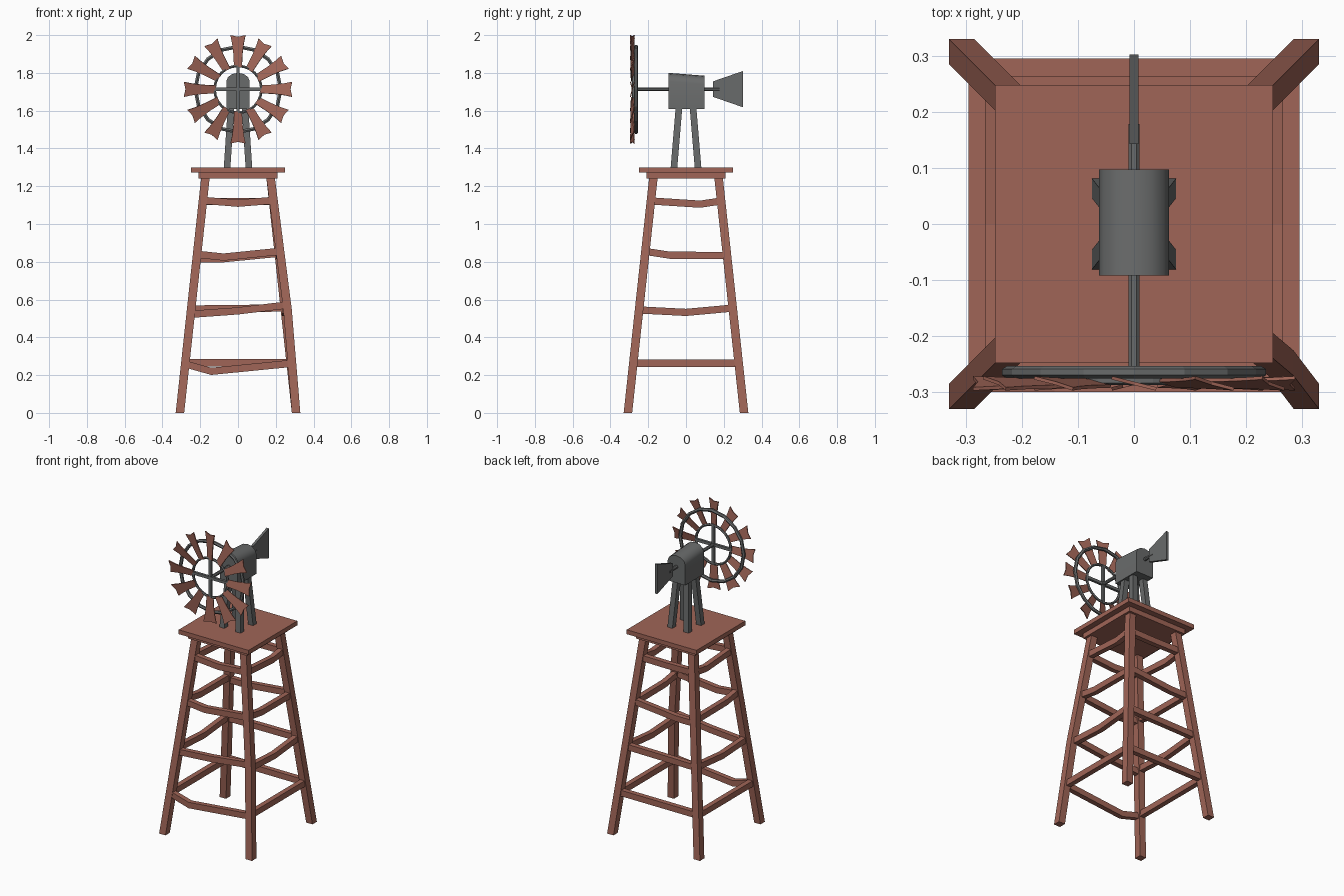
import bpy, bmesh, math
from mathutils import Vector, Matrix

if "Cube" in bpy.data.objects:
    bpy.data.objects.remove(bpy.data.objects["Cube"])


def material(name, rgb):
    m = bpy.data.materials.new(name)
    m.diffuse_color = (*rgb, 1)
    m.use_nodes = True
    m.node_tree.nodes["Principled BSDF"].inputs["Base Color"].default_value = m.diffuse_color
    return m


WOOD = material("red brown wood", (0.35, 0.13, 0.095))
METAL = material("dark grey metal", (0.14, 0.145, 0.145))


def finish(name, bm, mat):
    bmesh.ops.recalc_face_normals(bm, faces=bm.faces)
    me = bpy.data.meshes.new(name)
    bm.to_mesh(me)
    bm.free()
    me.materials.append(mat)
    ob = bpy.data.objects.new(name, me)
    bpy.context.collection.objects.link(ob)
    return ob


def loft(name, rings, mat):
    """Skin closed rings of points and cap both ends."""
    bm = bmesh.new()
    vs = [[bm.verts.new(p) for p in r] for r in rings]
    n = len(vs[0])
    for a, b in zip(vs, vs[1:]):
        for i in range(n):
            j = (i + 1) % n
            bm.faces.new((a[i], a[j], b[j], b[i]))
    bm.faces.new(vs[0])
    bm.faces.new(vs[-1])
    return finish(name, bm, mat)


def post(name, path, u, v, hu, hv, mat):
    """Rectangular beam along a path, section axes u and v."""
    u, v = Vector(u), Vector(v)
    rings = [[Vector(p) + u * hu * a + v * hv * b
              for a, b in ((-1, -1), (1, -1), (1, 1), (-1, 1))] for p in path]
    return loft(name, rings, mat)


def box(name, lo, hi, mat):
    cx, cy = (lo[0] + hi[0]) / 2, (lo[1] + hi[1]) / 2
    return post(name, [(cx, cy, lo[2]), (cx, cy, hi[2])], X, Y,
                (hi[0] - lo[0]) / 2, (hi[1] - lo[1]) / 2, mat)


X, Y, Z = (1, 0, 0), (0, 1, 0), (0, 0, 1)

# Tower legs, the front right one slightly bent
for sx in (-1, 1):
    for sy in (-1, 1):
        path = [(sx * 0.3075, sy * 0.3075, 0), (sx * 0.172, sy * 0.172, 1.25)]
        if sx > 0 and sy < 0:
            path.insert(1, (0.262, -0.248, 0.55))
        post("tower_leg", path, X, Y, 0.0225, 0.0225, WOOD)


# Crooked braces: (end height, bend position as fraction, bend height, other end height)
def reach(z):
    return 0.3075 - 0.1084 * z


front = [(0.26, -0.5, 0.22, 0.262), (0.522, 0.0, 0.54, 0.57),
         (0.84, -0.35, 0.825, 0.855), (1.125, 0.0, 1.11, 1.125)]
back = [(0.265, 0.0, 0.265, 0.265), (0.55, 0.0, 0.553, 0.555),
        (0.815, -0.4, 0.815, 0.845), (1.12, 0.0, 1.118, 1.12)]
side = [(0.263, 0.0, 0.263, 0.263), (0.545, 0.0, 0.532, 0.555),
        (0.855, -0.4, 0.835, 0.833), (1.122, 0.4, 1.105, 1.122)]
for face, rows, sgn in (("front", front, -1), ("back", back, 1),
                        ("right", side, 1), ("left", side, -1)):
    for z0, f, zm, z1 in rows:
        r = reach(zm)
        pts = [(-r, z0), (f * r, zm), (r, z1)]
        if face in ("front", "back"):
            post(face + "_brace", [(t, sgn * r, z) for t, z in pts],
                 Y, Z, 0.016, 0.019, WOOD)
        else:
            post(face + "_brace", [(sgn * r, t, z) for t, z in pts],
                 X, Z, 0.016, 0.019, WOOD)

# Platform with a smaller plate beneath
box("platform_support", (-0.21, -0.21, 1.24), (0.21, 0.21, 1.272), WOOD)
box("platform", (-0.248, -0.248, 1.272), (0.248, 0.248, 1.30), WOOD)

# Head stand legs
for sx in (-1, 1):
    for sy in (-1, 1):
        post("head_leg", [(sx * 0.058, sy * 0.064, 1.295), (sx * 0.036, sy * 0.036, 1.63)],
             X, Y, 0.0175, 0.0175, METAL)

# Gear housing with arched roof, sloping a little to the back
arch = [(0.062 * math.cos(math.radians(a)), 0.045 * math.sin(math.radians(a)))
        for a in (0, 30, 60, 90, 120, 150, 180)]
rings = []
for y, top in ((-0.092, 1.755), (0.097, 1.74)):
    rings.append([(-0.062, y, 1.61), (0.062, y, 1.61)] + [(x, y, top + z) for x, z in arch])
housing = loft("gear_housing", rings, METAL)
bpy.context.view_layer.objects.active = housing
housing.select_set(True)
bpy.ops.object.shade_smooth_by_angle(angle=math.radians(40))
housing.select_set(False)

# Shaft
HZ = 1.713


def disc(y, r, n=8):
    return [(r * math.cos(math.tau * (i + .5) / n), y, HZ + r * math.sin(math.tau * (i + .5) / n))
            for i in range(n)]


loft("shaft", [disc(-0.288, 0.011), disc(0.178, 0.011)], METAL)

# Tail vane
loft("tail_vane", [[(x, 0.143, HZ - 0.04), (x, 0.302, HZ - 0.095),
                    (x, 0.302, HZ + 0.097), (x, 0.143, HZ + 0.042)]
                   for x in (-0.008, 0.008)], METAL)


# Wheel rims
def rim(name, y, radius, tube, n, sides):
    bm = bmesh.new()
    vs = []
    for i in range(n):
        a = math.tau * i / n
        ring = []
        for k in range(sides):
            b = math.tau * (k + .5) / sides
            r = radius + tube * math.cos(b)
            ring.append(bm.verts.new((r * math.cos(a), y + tube * math.sin(b),
                                      HZ + r * math.sin(a))))
        vs.append(ring)
    for i in range(n):
        p, q = vs[i], vs[(i + 1) % n]
        for k in range(sides):
            m = (k + 1) % sides
            bm.faces.new((p[k], p[m], q[m], q[k]))
    return finish(name, bm, METAL)


rim("outer_rim", -0.264, 0.226, 0.011, 16, 6)
rim("inner_rim", -0.279, 0.124, 0.008, 24, 6)

# Spokes
post("spoke_across", [(-0.125, -0.279, HZ), (0.125, -0.279, HZ)], Y, Z, 0.008, 0.009, METAL)
post("spoke_upright", [(0, -0.279, HZ - 0.125), (0, -0.279, HZ + 0.125)], X, Y, 0.009, 0.008, METAL)

# Twelve pitched, flared blades with notched tips: (radius, sideways offset)
outline = [(0.118, -0.021), (0.19, -0.025), (0.245, -0.032), (0.287, -0.041),
           (0.278, 0.0), (0.287, 0.041), (0.245, 0.032), (0.19, 0.025), (0.118, 0.021)]
for i in range(12):
    turn = Matrix.Rotation(-math.tau * i / 12, 3, 'Y')
    pitch = Matrix.Rotation(math.radians(-14), 3, 'X')
    rings = [[turn @ (pitch @ Vector((r, t, w))) + Vector((0, -0.284, HZ))
              for r, w in outline] for t in (-0.003, 0.003)]
    loft("blade", rings, WOOD)
